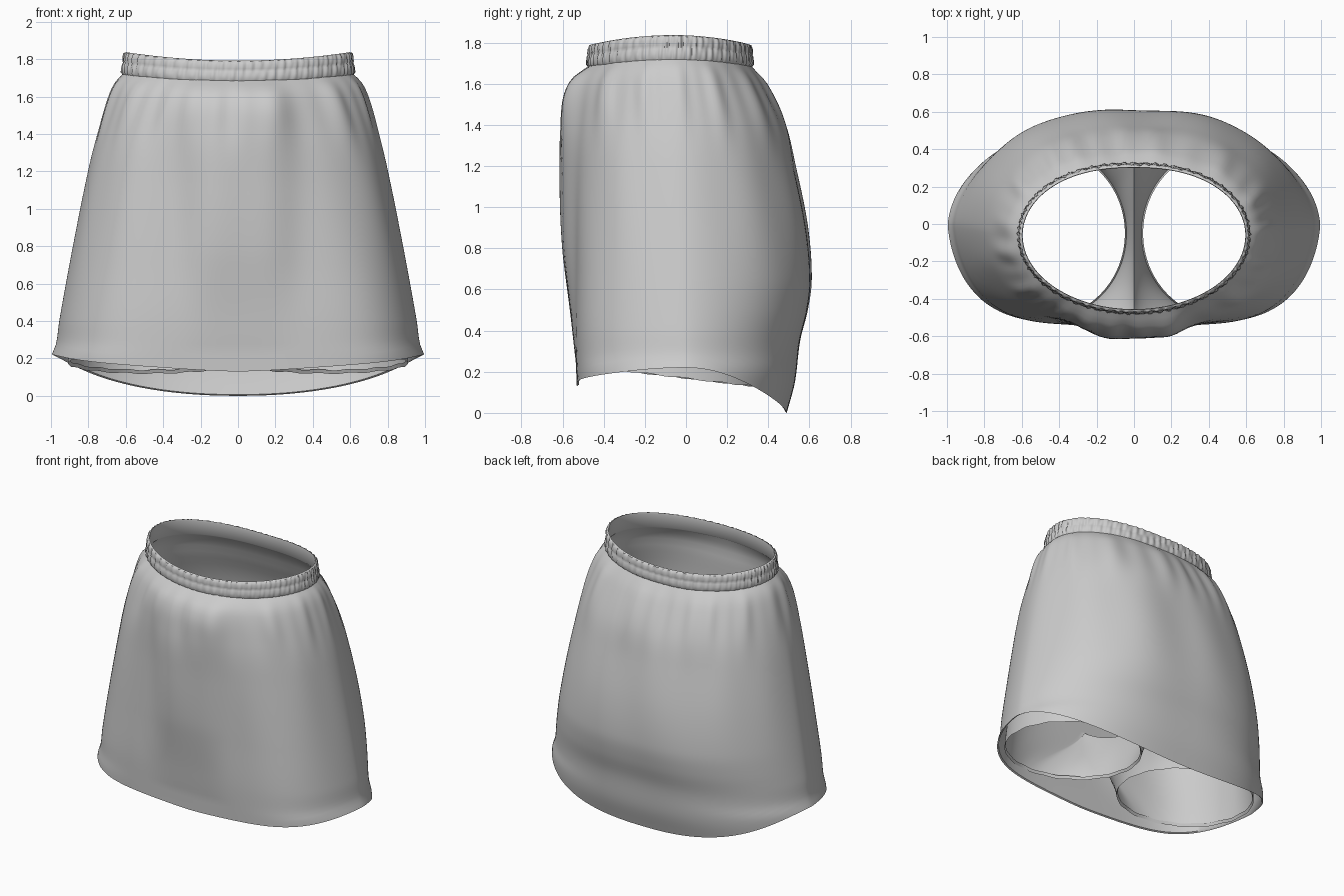
import bpy, bmesh, math
from math import sin, cos, pi, exp

cube = bpy.data.objects.get("Cube")
if cube:
    bpy.data.objects.remove(cube, do_unlink=True)

fabric = bpy.data.materials.new("light grey fabric")
fabric.use_nodes = True
GREY = (0.6, 0.6, 0.6, 1)
fabric.diffuse_color = GREY
fabric.node_tree.nodes["Principled BSDF"].inputs["Base Color"].default_value = GREY

AROUND = 192
LIFT = 0.035      # the waist line rises at the sides

# Silhouettes as (height, offset) pairs
SIDE = [(0, 1.0), (0.2, 1.0), (0.28, 0.972), (0.4, 0.955), (0.8, 0.88), (1.2, 0.797),
        (1.4, 0.745), (1.58, 0.688), (1.65, 0.652), (1.69, 0.61)]
BACK = [(0, 0.49), (0.15, 0.53), (0.35, 0.555), (0.5, 0.592), (0.65, 0.61), (0.9, 0.59),
        (1.2, 0.53), (1.4, 0.48), (1.6, 0.385), (1.69, 0.315)]
FRONT = [(0.1, 0.53), (0.4, 0.54), (0.7, 0.535), (1.1, 0.53), (1.4, 0.53),
         (1.6, 0.515), (1.69, 0.47)]
PANEL = [(0.25, 0), (0.45, 0.018), (0.8, 0.065), (1.2, 0.082), (1.5, 0.075),
         (1.63, 0.045), (1.69, 0)]


def curve(points, z):
    """Smooth interpolation through (height, value) pairs."""
    z = min(max(z, points[0][0]), points[-1][0])
    last = len(points) - 1

    def slope(k):
        a, b = points[max(k - 1, 0)], points[min(k + 1, last)]
        return (b[1] - a[1]) / (b[0] - a[0])
    for k in range(last):
        (z0, v0), (z1, v1) = points[k], points[k + 1]
        if z <= z1:
            h = z1 - z0
            u = (z - z0) / h
            return ((1 + 2 * u) * (1 - u) ** 2 * v0 + u * (1 - u) ** 2 * h * slope(k)
                    + u * u * (3 - 2 * u) * v1 + u * u * (u - 1) * h * slope(k + 1))
    return points[-1][1]


def section(a, z, inset=0.0):
    """Point of the body outline: flat front and back, pointed sides, rounder waist."""
    up = min(max(z / 1.69, 0), 1)
    mid = -0.06 * up ** 2
    blend = up ** 4
    c, s = cos(a), sin(a)
    if s > 0:
        p, depth = 2.9 - 0.6 * blend, curve(BACK, z) - mid
    else:
        p, depth = 5 - 3 * blend, curve(FRONT, z) + mid
    q = 1.6 + 0.4 * blend
    low, high = 0.5, 1.5
    for _ in range(20):
        r = (low + high) / 2
        if abs(r * c) ** p + abs(r * s) ** q < 1:
            low = r
        else:
            high = r
    return (curve(SIDE, z) - inset) * r * c, mid + (depth - inset) * r * s


def waist(a):
    return 1.69 + LIFT * cos(a) ** 2


def hem(a):
    c = abs(cos(a))
    return 0.22 * c ** 2.3 if sin(a) > 0 else 0.13 + 0.09 * c ** 1.5


def skirt_point(a, t, inset=0.0):
    z = hem(a) + t * (waist(a) - hem(a))
    nominal = z - LIFT * cos(a) ** 2 * t
    x, y = section(a, nominal, inset)
    # Gathers under the waist, and long soft folds below
    gather = exp(-((t - 0.9) / 0.12) ** 2) * min(1, (1 - t) * 25)
    folds = exp(-((t - 0.6) / 0.28) ** 2)
    push = gather * (0.004 + 0.007 * abs(sin(a))) * (
        sin(13 * a + 1 + 2 * sin(2 * a)) + 0.5 * sin(29 * a + 2 * sin(3 * a)))
    push += folds * 0.006 * sin(11 * a + 0.6 + 1.5 * t) * abs(sin(a))
    x, y = x + push * cos(a), y + push * sin(a)
    if sin(a) < 0:   # raised panel at the middle of the front
        y -= curve(PANEL, nominal) * exp(-(x / 0.28) ** 4)
    return x, y, z


def loft(name, rings, wrap_profile=False):
    """Skin a list of closed rings into a smooth object."""
    bm = bmesh.new()
    rows = [[bm.verts.new(p) for p in ring] for ring in rings]
    pairs = list(zip(rows, rows[1:])) + ([(rows[-1], rows[0])] if wrap_profile else [])
    for low, high in pairs:
        for i in range(len(low)):
            j = (i + 1) % len(low)
            bm.faces.new((low[i], low[j], high[j], high[i]))
    mesh = bpy.data.meshes.new(name)
    bm.to_mesh(mesh)
    bm.free()
    mesh.materials.append(fabric)
    obj = bpy.data.objects.new(name, mesh)
    bpy.context.collection.objects.link(obj)
    bpy.ops.object.select_all(action='DESELECT')
    obj.select_set(True)
    bpy.context.view_layer.objects.active = obj
    bpy.ops.object.shade_smooth_by_angle(angle=math.radians(50))


angles = [2 * pi * i / AROUND for i in range(AROUND)]

# Skirt cloth: inner face from the waist down, turned at the hem, outer face back up
inner = [[skirt_point(a, 0.004 + 0.9 * k / 30, 0.01) for a in angles] for k in range(31)]
outer = [[skirt_point(a, k / 56) for a in angles] for k in range(57)]
loft("skirt", inner[::-1] + outer)

# Elastic waistband: a closed strip profile with two rows of irregular crinkles
STRIP = [(0.004, -0.01), (0.013, 0.004), (0.014, 0.024), (0.013, 0.042), (0.01, 0.05),
         (0.013, 0.058), (0.014, 0.08), (0.01, 0.098), (0.0, 0.102),
         (-0.004, 0.09), (-0.003, 0.0)]
fine = [2 * pi * i / 400 for i in range(400)]
rings = []
for out, rise in STRIP:
    ring = []
    for a in fine:
        x, y = section(a, 1.69)
        crinkle = 0.0
        if out > 0.005:
            crinkle = (0.003 * sin(61 * a + 3 * sin(4 * a) + 15 * rise)
                       + 0.0025 * sin(97 * a + 2 * sin(7 * a) - 40 * rise))
        o = out + crinkle - 0.12 * rise
        ring.append((x + o * cos(a), y + o * sin(a),
                     waist(a) + rise * (1 + 0.1 * cos(a) ** 2)))
    rings.append(ring)
loft("waistband", rings, wrap_profile=True)

# Inner shorts, upper part
HIP = 0.68


def hip_point(a, t):
    z = HIP + t * (waist(a) - HIP)
    x, y = section(a, z - LIFT * cos(a) ** 2 * t, 0.035 * min(1, (1 - t) * 6))
    return x, y, z


loft("shorts_hips", [[hip_point(a, k / 20) for a in angles] for k in range(21)])

# Inner shorts, one leg on each side, meeting along a curved crotch line
HALF = AROUND // 2
LEG_X, LEG_Y = 0.475, -0.05
back_y, front_y = hip_point(pi / 2, 0)[1], hip_point(-pi / 2, 0)[1]


def leg_rings(side):
    top, bottom = [], []
    for i in range(2 * HALF):
        a = -pi / 2 + pi * i / HALF
        if i <= HALF:
            top.append(hip_point(a, 0))
        else:
            y = (back_y + front_y) / 2 + sin(a) * (back_y - front_y) / 2
            top.append((0, y, HIP - 0.2 * cos(a) ** 2))
        y = LEG_Y + 0.46 * sin(a)
        bottom.append((LEG_X + 0.435 * cos(a), y, 0.168 - 0.12 * y + 0.003 * sin(16 * a)))
    rings = []
    for k in range(13):
        t = k / 12
        e = t * t * (3 - 2 * t) * 0.5 + t * 0.5
        rings.append([(side * (p[0] + (q[0] - p[0]) * e), p[1] + (q[1] - p[1]) * e,
                       p[2] + (q[2] - p[2]) * t) for p, q in zip(top, bottom)])
    # Turned cuff
    rings.append([(side * (LEG_X + (q[0] - LEG_X) * 0.98), LEG_Y + (q[1] - LEG_Y) * 0.98,
                   q[2] + 0.02) for q in bottom])
    return rings


for side, label in ((1, "left"), (-1, "right")):
    rings = leg_rings(side)
    loft("shorts_leg_" + label, rings if side < 0 else rings[::-1])
